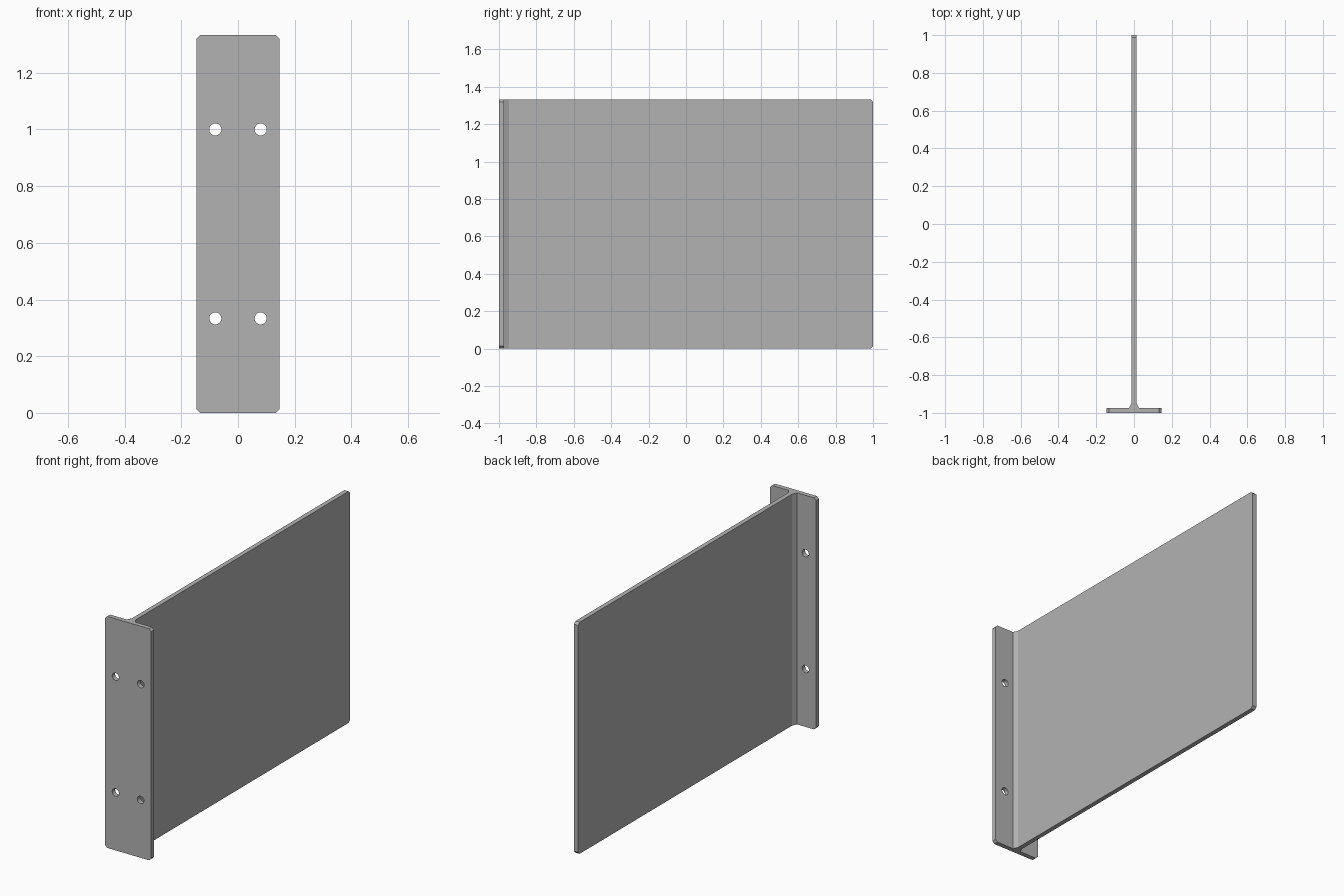
import bpy
import bmesh
from mathutils import Matrix, Vector

cube = bpy.data.objects.get("Cube")
if cube:
    bpy.data.objects.remove(cube, do_unlink=True)

HEIGHT = 1.3333
HALF_WIDTH = 0.1467      # half the mounting flange
HALF_WEB = 0.0133        # half the upright panel thickness
FRONT, BACK = -1.0, 1.0
FLANGE_BACK = -0.9733
CHAMFER = 0.0133

grey = bpy.data.materials.new("plain grey")
grey.use_nodes = True
colour = (0.45, 0.45, 0.45, 1)
grey.diffuse_color = colour
grey.node_tree.nodes["Principled BSDF"].inputs["Base Color"].default_value = colour


def add_object(name, bm):
    bmesh.ops.recalc_face_normals(bm, faces=bm.faces[:])
    mesh = bpy.data.meshes.new(name)
    bm.to_mesh(mesh)
    bm.free()
    mesh.materials.append(grey)
    obj = bpy.data.objects.new(name, mesh)
    bpy.context.collection.objects.link(obj)
    return obj


def extrude_profile(points, direction):
    """Fill a closed outline and extrude it into a solid."""
    bm = bmesh.new()
    face = bm.faces.new([bm.verts.new(p) for p in points])
    result = bmesh.ops.extrude_face_region(bm, geom=[face])
    moved = [v for v in result["geom"] if isinstance(v, bmesh.types.BMVert)]
    bmesh.ops.translate(bm, verts=moved, vec=Vector(direction))
    if face.is_valid and len(face.edges[0].link_faces) > 2:
        bm.faces.remove(face)
    return bm


def chamfer_edges(bm, rule):
    edges = [e for e in bm.edges if rule(e)]
    bmesh.ops.bevel(bm, geom=edges, offset=CHAMFER, segments=1,
                    profile=0.5, affect="EDGES")


# Mounting flange with cut corners
w = HALF_WIDTH
bm = extrude_profile([(-w, FRONT, 0), (w, FRONT, 0),
                      (w, FRONT, HEIGHT), (-w, FRONT, HEIGHT)],
                     (0, FLANGE_BACK - FRONT, 0))
chamfer_edges(bm, lambda e: abs(e.verts[0].co.y - e.verts[1].co.y) > 0.01)
flange = add_object("mounting_flange", bm)

# Four screw holes through the flange
bm = bmesh.new()
for x in (-0.08, 0.08):
    for z in (HEIGHT / 4, HEIGHT * 3 / 4):
        place = Matrix.Translation((x, FRONT, z)) @ Matrix.Rotation(1.570796, 4, "X")
        bmesh.ops.create_cone(bm, cap_ends=True, segments=32, radius1=0.0213,
                              radius2=0.0213, depth=0.2, matrix=place)
cutter = add_object("screw_hole_cutter", bm)
cutter.hide_render = True
cut = flange.modifiers.new("screw holes", "BOOLEAN")
cut.operation = "DIFFERENCE"
cut.solver = "EXACT"
cut.object = cutter
bpy.context.view_layer.update()
drilled = bpy.data.meshes.new_from_object(
    flange.evaluated_get(bpy.context.evaluated_depsgraph_get()))
flange.modifiers.clear()
flange.data = drilled
bpy.data.objects.remove(cutter, do_unlink=True)

# Upright panel, flared where it meets the flange
half = [(2 * HALF_WEB, FLANGE_BACK), (HALF_WEB, FLANGE_BACK + 0.0267), (HALF_WEB, BACK)]
outline = half + [(-x, y) for x, y in reversed(half)]
bm = extrude_profile([(x, y, 0) for x, y in outline], (0, 0, HEIGHT))
# Cut the two free corners at the back end
chamfer_edges(bm, lambda e: all(v.co.y > BACK - 0.001 for v in e.verts)
              and abs(e.verts[0].co.x - e.verts[1].co.x) > 0.01)
add_object("upright_panel", bm)
